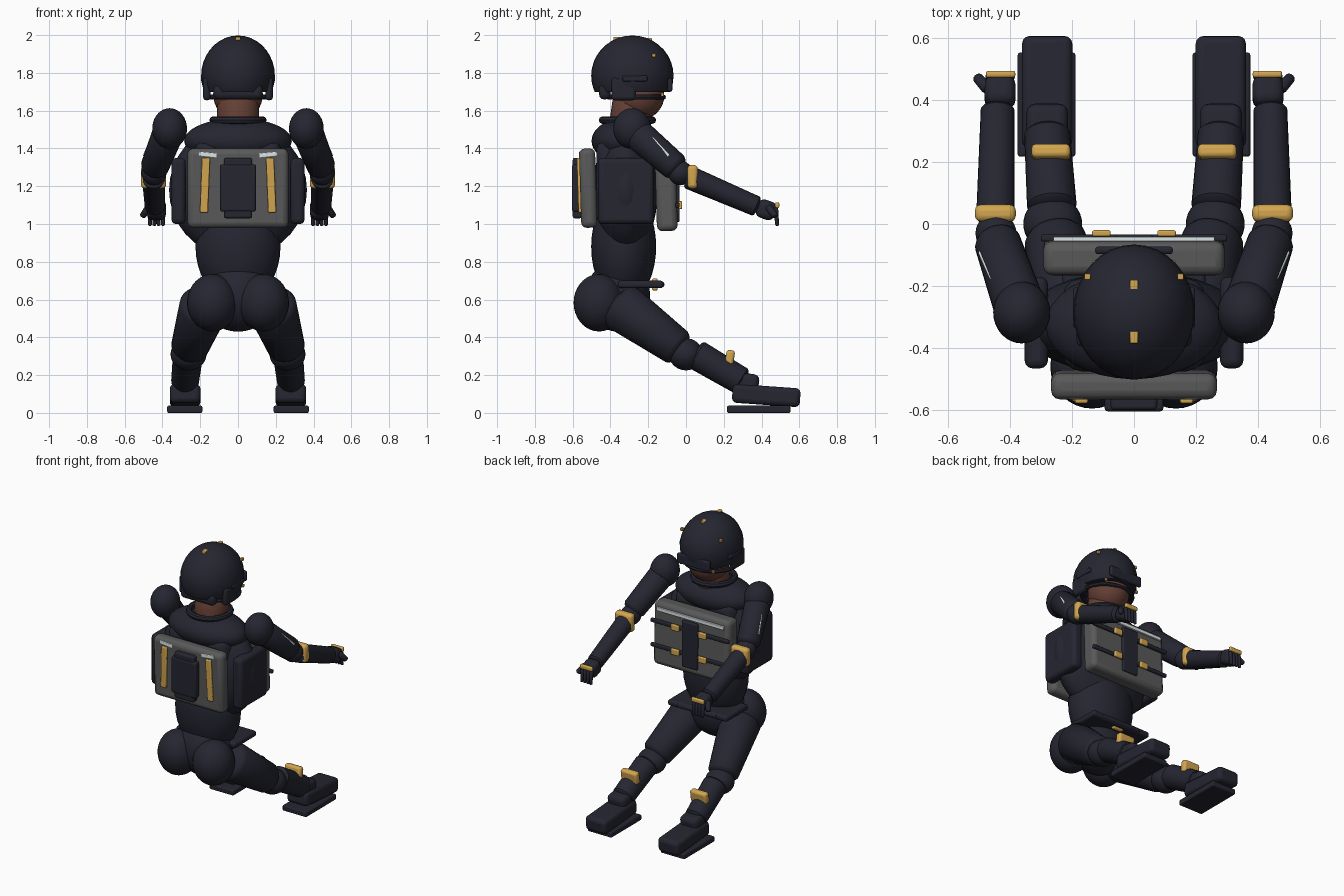
import bpy, bmesh, math
from mathutils import Vector, Matrix

if "Cube" in bpy.data.objects:
    bpy.data.objects.remove(bpy.data.objects["Cube"], do_unlink=True)


def material(name, rgb):
    m = bpy.data.materials.new(name)
    m.use_nodes = True
    m.diffuse_color = (*rgb, 1)
    bsdf = m.node_tree.nodes["Principled BSDF"]
    bsdf.inputs["Base Color"].default_value = (*rgb, 1)
    bsdf.inputs["Roughness"].default_value = 0.8
    return m


NAVY = material("dark navy fabric", (0.018, 0.019, 0.03))
GREY = material("grey armour", (0.1, 0.1, 0.1))
GOLD = material("gold trim", (0.65, 0.38, 0.08))
WHITE = material("pale strip", (0.72, 0.78, 0.78))
SKIN = material("brown skin", (0.13, 0.05, 0.035))


def finish(name, bm, mat):
    bmesh.ops.recalc_face_normals(bm, faces=bm.faces)
    me = bpy.data.meshes.new(name)
    bm.to_mesh(me)
    bm.free()
    for p in me.polygons:
        p.use_smooth = True
    me.set_sharp_from_angle(angle=math.radians(40))
    me.materials.append(mat)
    ob = bpy.data.objects.new(name, me)
    bpy.context.collection.objects.link(ob)
    return ob


def ball(name, loc, radii, mat=NAVY, cut=None):
    bm = bmesh.new()
    m = Matrix.Translation(loc) @ Matrix.Diagonal((*radii, 1))
    bmesh.ops.create_uvsphere(bm, u_segments=32, v_segments=18, radius=1, matrix=m)
    if cut is not None:
        geom = bm.verts[:] + bm.edges[:] + bm.faces[:]
        bmesh.ops.bisect_plane(bm, geom=geom, plane_co=(0, 0, cut), plane_no=(0, 0, 1), clear_inner=True)
        bmesh.ops.holes_fill(bm, edges=[e for e in bm.edges if e.is_boundary])
    return finish(name, bm, mat)


def block(name, loc, size, mat=NAVY, bevel=0.01, rot=None):
    bm = bmesh.new()
    bmesh.ops.create_cube(bm, size=1, matrix=Matrix.Diagonal((*size, 1)))
    ob = finish(name, bm, mat)
    ob.location = loc
    if rot is not None:
        ob.rotation_euler = rot
    mod = ob.modifiers.new("soft edges", "BEVEL")
    mod.width = min(bevel, min(size) * 0.45)
    mod.segments = 3
    return ob


def limb(name, a, b, r1, r2, mat=NAVY, rounding=0.5):
    """Tapered tube between two points with rounded ends."""
    a, b = Vector(a), Vector(b)
    axis = b - a
    turn = axis.to_track_quat("Z", "Y").to_matrix().to_4x4()
    steps = [math.radians(t) for t in (8, 30, 60, 90)]
    prof = [(r1 * math.sin(t), -r1 * rounding * math.cos(t)) for t in steps]
    prof += [(r2 * math.sin(t), axis.length + r2 * rounding * math.cos(t)) for t in reversed(steps)]
    bm = bmesh.new()
    n = 24
    rings = [[bm.verts.new((r * math.cos(math.tau * i / n), r * math.sin(math.tau * i / n), z))
              for i in range(n)] for r, z in prof]
    for lo, hi in zip(rings, rings[1:]):
        for i in range(n):
            bm.faces.new((lo[i], lo[(i + 1) % n], hi[(i + 1) % n], hi[i]))
    bm.faces.new(rings[0])
    bm.faces.new(rings[-1])
    bm.transform(Matrix.Translation(a) @ turn)
    return finish(name, bm, mat)


def ring(name, loc, rx, ry, thick, mat=NAVY):
    bm = bmesh.new()
    n, k = 36, 8
    grid = []
    for i in range(n):
        a = math.tau * i / n
        grid.append([])
        for j in range(k):
            t = math.tau * j / k
            c = thick * math.cos(t)
            grid[-1].append(bm.verts.new((loc[0] + (rx + c) * math.cos(a),
                                          loc[1] + (ry + c) * math.sin(a),
                                          loc[2] + thick * math.sin(t))))
    for i in range(n):
        for j in range(k):
            p, q = grid[i], grid[(i + 1) % n]
            bm.faces.new((p[j], q[j], q[(j + 1) % k], p[(j + 1) % k]))
    return finish(name, bm, mat)


# Head, helmet and collar
ball("head", (0, -0.25, 1.68), (0.13, 0.135, 0.13), SKIN)
limb("neck", (0, -0.3, 1.5), (0, -0.28, 1.64), 0.11, 0.11, SKIN)
ball("helmet", (0, -0.284, 1.785), (0.195, 0.218, 0.213), cut=1.7)
ring("helmet_strap", (0, -0.265, 1.672), 0.168, 0.145, 0.014)
block("helmet_brow", (0, -0.085, 1.735), (0.25, 0.025, 0.07))
block("helmet_back_guard", (0, -0.43, 1.7), (0.26, 0.06, 0.08), bevel=0.025)
ring("collar", (0, -0.31, 1.55), 0.132, 0.132, 0.02)
for y, z in ((-0.2, 1.975), (-0.365, 1.98)):
    block("helmet_top_clip", (0, y, z), (0.026, 0.04, 0.02), GOLD, 0.005)

# Torso, waist and pelvis
ball("shoulder_yoke", (0, -0.325, 1.44), (0.285, 0.175, 0.12))
ball("chest", (0, -0.32, 1.18), (0.365, 0.17, 0.36))
block("chest_core", (0, -0.325, 1.22), (0.46, 0.3, 0.46), bevel=0.06)
ball("waist", (0, -0.33, 0.88), (0.225, 0.172, 0.3))
ball("pelvis", (0, -0.36, 0.62), (0.2, 0.17, 0.19))
block("belt", (0, -0.24, 0.68), (0.46, 0.24, 0.04), bevel=0.015)
block("belt_buckle", (0, -0.165, 0.68), (0.08, 0.03, 0.065), GOLD)
block("belt_front", (0, -0.14, 0.68), (0.3, 0.05, 0.03))

# Back armour with pouch
block("back_plate", (0, -0.518, 1.19), (0.535, 0.085, 0.42), GREY, 0.03, (0.03, 0, 0))
block("back_pouch", (0, -0.575, 1.19), (0.15, 0.05, 0.32), bevel=0.012)
block("back_pouch_body", (0, -0.582, 1.19), (0.19, 0.045, 0.25), bevel=0.012)

# Front armour with webbing
block("front_plate", (0, -0.105, 1.18), (0.585, 0.11, 0.435), GREY, 0.03, (0.03, 0, 0))
block("front_placket", (0, -0.046, 1.17), (0.12, 0.025, 0.32), bevel=0.008)
block("front_pale_strip", (0, -0.049, 1.355), (0.52, 0.015, 0.025), WHITE, 0.004)
for z in (1.27, 1.1):
    block("front_webbing", (0, -0.045, z), (0.6, 0.022, 0.025), bevel=0.006)

for s, side in ((1, "left"), (-1, "right")):
    def at(x, y, z):
        return (s * x, y, z)

    def part(kind, text, *args, **kw):
        return kind(side + "_" + text, *args, **kw)

    # Helmet fittings
    part(block, "ear_guard", at(0.165, -0.33, 1.715), (0.04, 0.13, 0.12), bevel=0.018)
    part(block, "helmet_rail", at(0.187, -0.27, 1.77), (0.02, 0.13, 0.03), bevel=0.008)
    part(block, "helmet_clip", at(0.15, -0.17, 1.893), (0.02, 0.02, 0.02), GOLD, 0.004)
    part(block, "strap_clip", at(0.125, -0.125, 1.685), (0.016, 0.016, 0.02), GOLD, 0.004)

    # Armour details
    part(block, "side_plate", at(0.315, -0.318, 1.175), (0.075, 0.295, 0.35), bevel=0.025)
    part(block, "back_gold_strap", at(0.175, -0.563, 1.205), (0.042, 0.022, 0.29), GOLD, 0.006,
         (0.03, s * -0.04, 0))
    part(block, "back_pale_tag", at(0.16, -0.559, 1.367), (0.1, 0.014, 0.024), WHITE, 0.004,
         (0, s * -0.1, 0))
    for z in (1.27, 1.1):
        part(block, "front_clip", at(0.105, -0.03, z), (0.06, 0.02, 0.042), GOLD, 0.006)

    # Arm
    part(ball, "shoulder", at(0.362, -0.285, 1.505), (0.092, 0.1, 0.108))
    part(limb, "upper_arm", at(0.375, -0.25, 1.47), at(0.44, -0.06, 1.305), 0.083, 0.075)
    part(ball, "elbow", at(0.445, -0.03, 1.27), (0.066, 0.065, 0.065))
    part(limb, "forearm", at(0.447, 0.02, 1.245), at(0.44, 0.37, 1.095), 0.062, 0.054, rounding=0.3)
    part(block, "elbow_cuff", at(0.447, 0.035, 1.25), (0.132, 0.055, 0.125), GOLD, 0.02)
    strip = part(block, "sleeve_pale_strip", at(0.468, -0.147, 1.415), (0.018, 0.025, 0.17), WHITE, 0.005)
    direction = Vector(at(0.05, 0.11, -0.12))
    strip.rotation_euler = direction.to_track_quat("Z", "Y").to_euler()

    # Hand
    part(block, "palm", at(0.432, 0.425, 1.075), (0.1, 0.1, 0.1), bevel=0.03, rot=(-0.35, 0, 0))
    part(block, "knuckle_bar", at(0.43, 0.483, 1.1), (0.095, 0.022, 0.03), GOLD, 0.008)
    for i in range(4):
        x = 0.397 + i * 0.023
        part(limb, "finger", at(x, 0.475, 1.08), at(x, 0.483, 0.995), 0.013, 0.01)
    part(limb, "thumb", at(0.475, 0.44, 1.085), at(0.503, 0.47, 1.045), 0.02, 0.017)

    # Leg
    part(ball, "hip", at(0.135, -0.46, 0.583), (0.135, 0.135, 0.152))
    part(limb, "thigh", at(0.18, -0.34, 0.56), at(0.255, -0.05, 0.35), 0.132, 0.1, rounding=0.4)
    part(ball, "knee", at(0.262, 0.0, 0.31), (0.095, 0.09, 0.085))
    part(limb, "shin", at(0.265, 0.06, 0.305), at(0.28, 0.29, 0.17), 0.08, 0.074, rounding=0.3)
    part(block, "shin_pad", at(0.268, 0.232, 0.29), (0.125, 0.045, 0.085), GOLD, 0.015, (-0.15, 0, 0))

    # Boot
    part(block, "boot_cuff", at(0.28, 0.32, 0.155), (0.135, 0.13, 0.11), bevel=0.03, rot=(-0.15, 0, 0))
    part(block, "boot", at(0.28, 0.425, 0.092), (0.162, 0.36, 0.1), bevel=0.025, rot=(-0.07, 0, 0))
    part(block, "boot_sole", at(0.282, 0.385, 0.019), (0.186, 0.335, 0.038), bevel=0.008)
